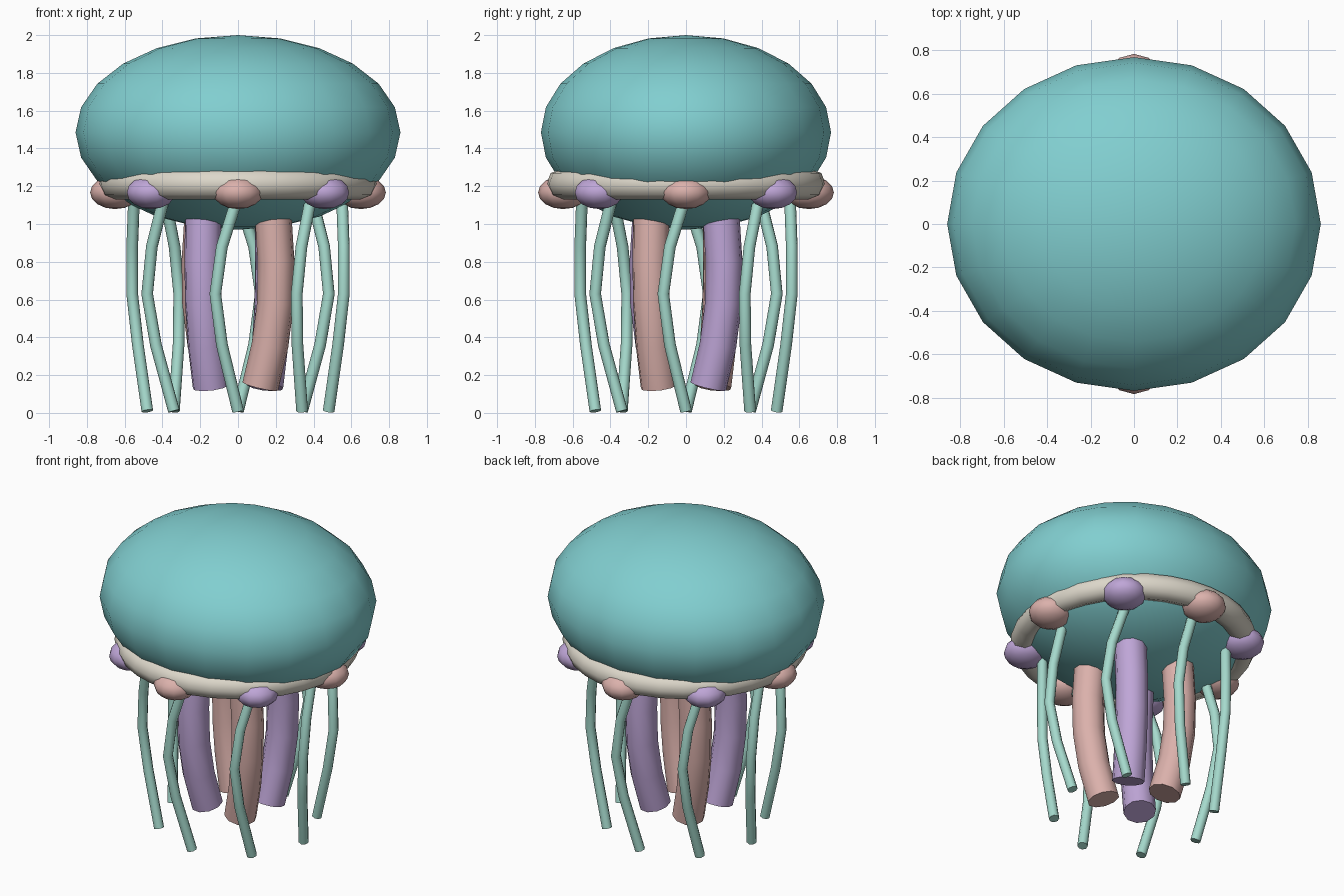
import bpy
import math

if "Cube" in bpy.data.objects:
    bpy.data.objects.remove(bpy.data.objects["Cube"])


def material(name, rgb):
    mat = bpy.data.materials.new(name)
    mat.use_nodes = True
    mat.diffuse_color = (*rgb, 1)
    mat.node_tree.nodes["Principled BSDF"].inputs["Base Color"].default_value = (*rgb, 1)
    return mat


teal = material("teal", (0.22, 0.62, 0.63))
cream = material("cream", (0.72, 0.68, 0.59))
pink = material("pink", (0.71, 0.44, 0.41))
lilac = material("lilac", (0.52, 0.38, 0.68))
mint = material("mint", (0.38, 0.70, 0.61))


def finish(name, mat):
    obj = bpy.context.object
    obj.name = name
    obj.data.materials.clear()
    obj.data.materials.append(mat)
    bpy.ops.object.shade_smooth_by_angle(angle=math.radians(60))
    return obj


def ellipsoid(name, mat, centre, radii, segments, rings, turn=0):
    bpy.ops.mesh.primitive_uv_sphere_add(segments=segments, ring_count=rings,
                                         location=centre, rotation=(0, 0, turn))
    bpy.context.object.scale = radii
    bpy.ops.object.transform_apply(location=False, rotation=False, scale=True)
    return finish(name, mat)


def tube(name, mat, path, radius, resolution, turn):
    """Capped round tube along (outward, sideways, height) points, turned about z."""
    curve = bpy.data.curves.new(name, "CURVE")
    curve.dimensions = "3D"
    curve.bevel_depth = radius
    curve.bevel_resolution = resolution
    curve.use_fill_caps = True
    spline = curve.splines.new("POLY")
    spline.points.add(len(path) - 1)
    c, s = math.cos(turn), math.sin(turn)
    for point, (out, side, z) in zip(spline.points, path):
        point.co = (out * c - side * s, out * s + side * c, z, 1)
    obj = bpy.data.objects.new(name, curve)
    bpy.context.collection.objects.link(obj)
    bpy.ops.object.select_all(action="DESELECT")
    obj.select_set(True)
    bpy.context.view_layer.objects.active = obj
    bpy.ops.object.convert(target="MESH")
    return finish(name, mat)


# Bell
ellipsoid("bell", teal, (0, 0, 1.485), (0.86, 0.768, 0.515), 20, 12)

# Rim ring under the bell
bpy.ops.mesh.primitive_torus_add(major_radius=0.658, minor_radius=0.082, major_segments=32,
                                 minor_segments=8, location=(0, 0, 1.212))
finish("rim", cream)

# Rim beads, each with a thin tentacle below
tentacle_path = [(0.55, 0, 1.15), (0.56, -0.085, 0.88), (0.56, -0.12, 0.63),
                 (0.53, -0.085, 0.36), (0.48, 0, 0.01)]
for i in range(8):
    a = i * math.pi / 4
    ellipsoid(f"bead_{i + 1}", lilac if i % 2 else pink,
              (0.65 * math.cos(a), 0.65 * math.sin(a), 1.167),
              (0.133, 0.133, 0.088), 12, 8, a)
    tube(f"tentacle_{i + 1}", mint, tentacle_path, 0.031, 2, a)

# Thick oral arms
arm_path = [(0.26, 0, 1.08), (0.275, 0.01, 0.8), (0.27, 0.01, 0.58),
            (0.24, 0, 0.36), (0.185, -0.018, 0.14)]
for i in range(4):
    tube(f"oral_arm_{i + 1}", pink if i % 2 else lilac, arm_path, 0.098, 3,
         math.pi / 4 + i * math.pi / 2)
